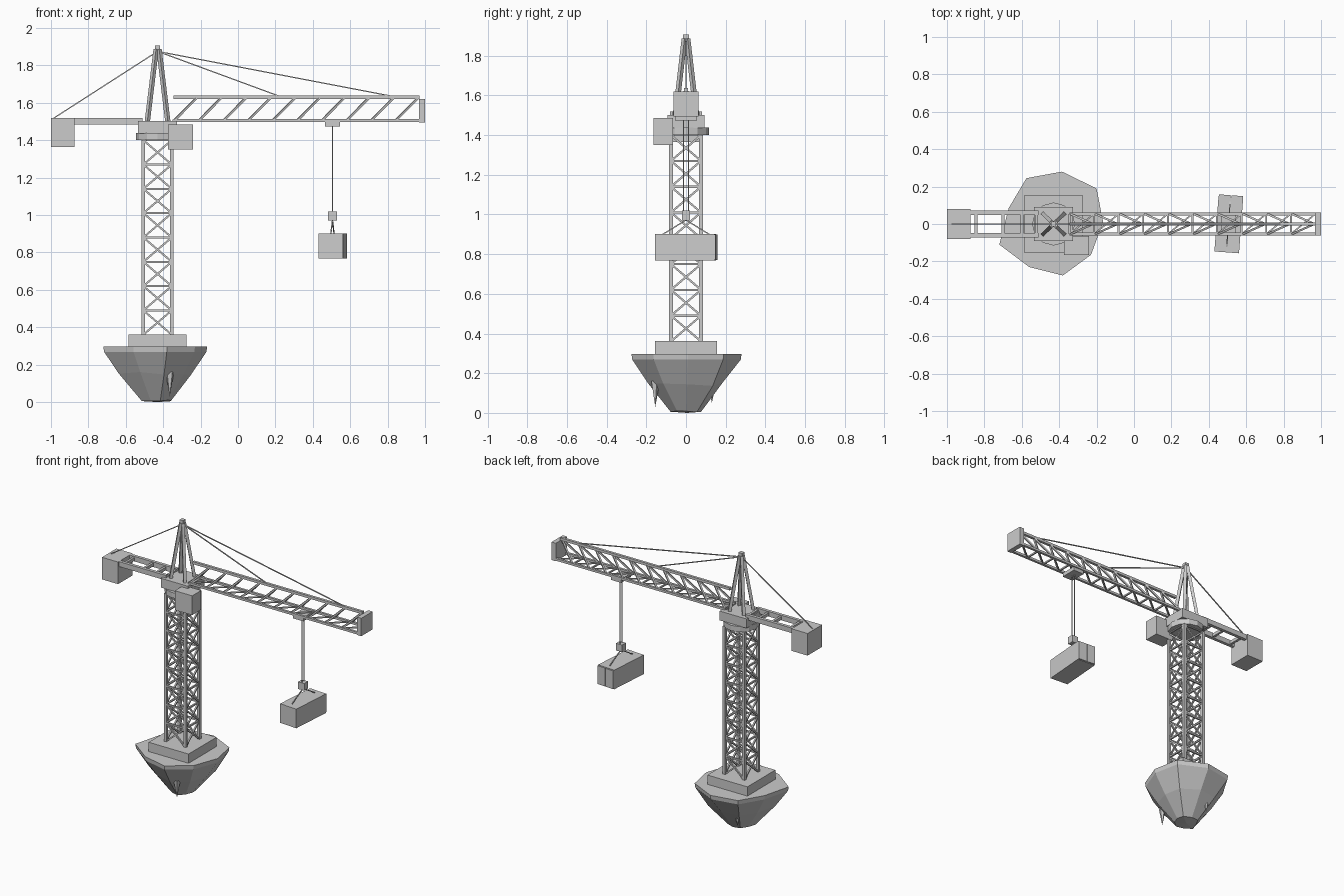
import bpy, bmesh, math, random
from mathutils import Vector, Matrix

if "Cube" in bpy.data.objects:
    bpy.data.objects.remove(bpy.data.objects["Cube"])

random.seed(4)
grey = bpy.data.materials.new("light grey")
grey.diffuse_color = (0.6, 0.6, 0.6, 1)
grey.use_nodes = True
grey.node_tree.nodes["Principled BSDF"].inputs["Base Color"].default_value = grey.diffuse_color
CX = -0.43  # tower axis


def finish(bm, name):
    bmesh.ops.recalc_face_normals(bm, faces=bm.faces)
    me = bpy.data.meshes.new(name)
    bm.to_mesh(me)
    bm.free()
    me.materials.append(grey)
    ob = bpy.data.objects.new(name, me)
    bpy.context.collection.objects.link(ob)
    return ob


def add_box(bm, x0, x1, y0, y1, z0, z1):
    mat = Matrix.Translation(((x0 + x1) / 2, (y0 + y1) / 2, (z0 + z1) / 2))
    bmesh.ops.create_cube(bm, size=1, matrix=mat @ Matrix.Diagonal((x1 - x0, y1 - y0, z1 - z0, 1)))


def box(name, *b):
    bm = bmesh.new()
    add_box(bm, *b)
    return finish(bm, name)


def bar(bm, a, b, t):
    """Square bar of thickness t from a to b."""
    a, b = Vector(a), Vector(b)
    z = (b - a).normalized()
    ref = Vector((0, 1, 0)) if abs(z.z) > 0.999 else Vector((0, 0, 1))
    x = ref.cross(z).normalized()
    rot = Matrix((x, z.cross(x), z)).transposed().to_4x4()
    mat = Matrix.Translation((a + b) / 2) @ rot @ Matrix.Diagonal((t, t, (b - a).length, 1))
    bmesh.ops.create_cube(bm, size=1, matrix=mat)


def bars(name, items):
    bm = bmesh.new()
    for a, b, t in items:
        bar(bm, a, b, t)
    return finish(bm, name)


# Floating rock: nine-sided outline shrunk downwards
outline = [(-.72, -.11), (-.56, -.23), (-.38, -.275), (-.23, -.165), (-.165, .01),
           (-.20, .19), (-.385, .28), (-.575, .245), (-.67, .085)]
bm = bmesh.new()
rings = []
for z, s, jit in ((.297, 1, 0), (.268, .985, 0), (.15, .69, .03), (.008, .28, .01)):
    ring = []
    for x, y in outline:
        k = s + random.uniform(-jit, jit)
        ring.append(bm.verts.new((CX + (x - CX) * k, y * k, z + random.uniform(-jit, jit) * .5)))
    rings.append(ring)
for r0, r1 in zip(rings, rings[1:]):
    for i in range(9):
        j = (i + 1) % 9
        bm.faces.new((r0[i], r0[j], r1[j], r1[i]))
bm.faces.new(rings[0])
tip = bm.verts.new((CX, .005, 0))
for i in range(9):
    bm.faces.new((rings[3][i], rings[3][(i + 1) % 9], tip))
finish(bm, "floating_rock")

# Hanging rock spikes
bm = bmesh.new()
for x, y, z0, z1, r in ((-.365, -.155, .03, .16, .024), (-.49, .13, .05, .13, .018)):
    bmesh.ops.create_cone(bm, cap_ends=True, segments=5, radius1=0, radius2=r, depth=z1 - z0,
                          matrix=Matrix.Translation((x, y, (z0 + z1) / 2)))
finish(bm, "rock_spikes")

box("foundation", CX - .155, CX + .155, -.155, .155, .29, .362)

# Lattice mast: posts, rings and crossed braces on four sides
Z0, Z1, N, R = .36, 1.40, 8, .076
corners = [(CX + R * sx, R * sy) for sx, sy in ((-1, -1), (1, -1), (1, 1), (-1, 1))]
items = [((x, y, Z0), (x, y, Z1), .02) for x, y in corners]
h = (Z1 - Z0) / N
for k in range(4):
    a, b = corners[k], corners[(k + 1) % 4]
    for i in range(N):
        lo, hi = Z0 + i * h, Z0 + (i + 1) * h
        items += [((*a, hi), (*b, hi), .011), ((*a, lo), (*b, hi), .01), ((*b, lo), (*a, hi), .01)]
bars("mast", items)

# Slewing ring, turntable and cab
bm = bmesh.new()
bmesh.ops.create_cone(bm, cap_ends=True, segments=12, radius1=.115, radius2=.115, depth=.038,
                      matrix=Matrix.Translation((CX, 0, 1.419)))
finish(bm, "slewing_ring")
box("turntable", CX - .105, CX + .105, -.092, .092, 1.437, 1.502)
box("operator_cab", -.375, -.24, -.165, -.065, 1.35, 1.485)

# Four-legged peak with cap
bars("peak_legs", [((CX + .056 * sx, .054 * sy, 1.49), (CX + .008 * sx, .008 * sy, 1.885), .02)
                   for sx in (-1, 1) for sy in (-1, 1)])
box("peak_cap", CX - .014, CX + .014, -.014, .014, 1.865, 1.907)

# Counter jib with cross ties and counterweight
bm = bmesh.new()
for s in (-1, 1):
    add_box(bm, -.89, -.51, s * .06 - .011, s * .06 + .011, 1.485, 1.52)
for x in (-.845, -.70, -.60, -.52):
    add_box(bm, x - .008, x + .008, -.06, .06, 1.49, 1.512)
finish(bm, "counter_jib")
box("counterweight", -1, -.875, -.08, .08, 1.365, 1.52)

# Triangular lattice jib
X0, X1, NB, W, ZB, ZT = -.345, .97, 10, .054, 1.506, 1.629
step = (X1 - X0) / NB
items = [((X0, 0, ZT), (X1, 0, ZT), .018)]
items += [((X0, s * W, ZB), (X1, s * W, ZB), .016) for s in (-1, 1)]
for i in range(NB):
    x = X0 + i * step
    items.append(((x, -W, ZB), (x, W, ZB), .01))
    items.append(((x, -W, ZB), (x + step, W, ZB), .008))
    for s in (-1, 1):
        items.append(((x + .005, s * W, ZB), (x + step - .005, 0, ZT), .011))
bars("jib", items)
box("jib_end_plate", .967, 1, -.062, .062, 1.494, 1.62)

# Pendant cables
peak = (CX, 0, 1.875)
bars("pendant_cables", [(peak, p, .006) for p in ((.84, 0, 1.632), (.23, 0, 1.632), (-.985, 0, 1.518))])

# Trolley, hoist ropes, hook block and slings
LX = .505
box("trolley", LX - .04, LX + .04, -.055, .055, 1.474, 1.5)
bars("hoist_ropes", [((LX, y, 1.48), (LX, y, 1.0), .005) for y in (-.012, .012)])
box("hook_block", LX - .024, LX + .024, -.021, .021, .97, 1.02)
bars("slings", [((LX, 0, .972), (LX + .009 * s, .12 * s, .898), .006) for s in (-1, 1)])

# Cargo container with end doors, slightly turned
bm = bmesh.new()
add_box(bm, -.066, .066, -.152, .146, -.067, .067)
for s in (-1, 1):
    add_box(bm, s * .033 - .031, s * .033 + .031, .146, .154, -.064, .064)
ob = finish(bm, "cargo_container")
ob.location = (.507, 0, .834)
ob.rotation_euler.z = math.radians(-4.3)
